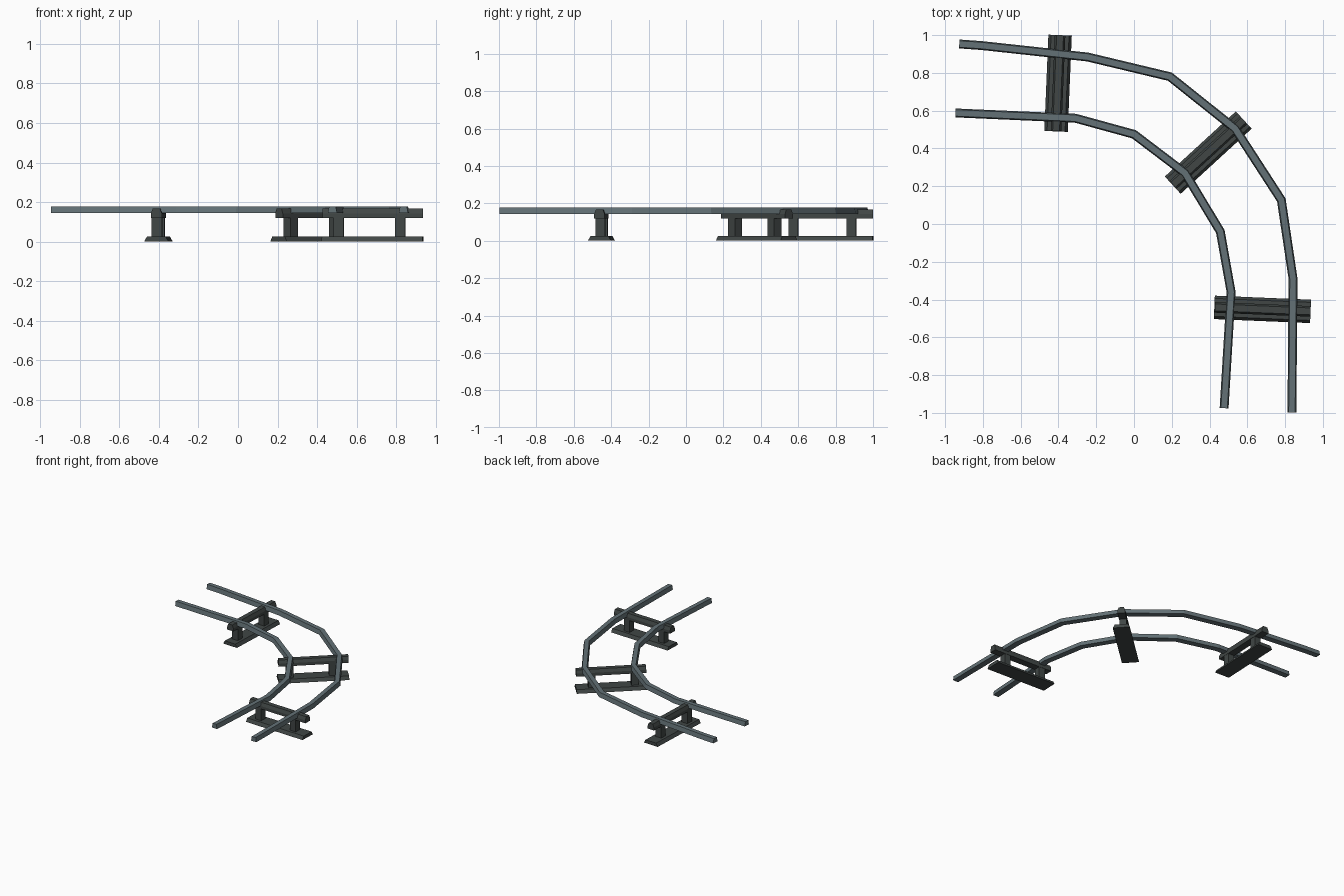
import bpy, math
from mathutils import Vector

if "Cube" in bpy.data.objects:
    bpy.data.objects.remove(bpy.data.objects["Cube"])


def material(name, color):
    m = bpy.data.materials.new(name)
    m.diffuse_color = (*color, 1)
    m.use_nodes = True
    m.node_tree.nodes["Principled BSDF"].inputs["Base Color"].default_value = m.diffuse_color
    return m


STEEL = material("blue grey steel", (0.125, 0.165, 0.18))
DARK = material("dark grey", (0.052, 0.062, 0.060))


def sweep(name, path, profile, mat):
    """Sweep a closed (side, z) profile along a flat path with mitred corners."""
    pts = [Vector(p) for p in path]
    n, k = len(pts), len(profile)
    verts = []
    for i, p in enumerate(pts):
        a = (pts[i] - pts[i - 1]).normalized() if i else None
        b = (pts[i + 1] - pts[i]).normalized() if i < n - 1 else None
        a, b = a or b, b or a
        t = (a + b).normalized()
        side = Vector((t.y, -t.x)) / t.dot(a)
        verts += [(p.x + side.x * s, p.y + side.y * s, z) for s, z in profile]
    faces = [(i * k + j, i * k + (j + 1) % k, (i + 1) * k + (j + 1) % k, (i + 1) * k + j)
             for i in range(n - 1) for j in range(k)]
    faces += [tuple(reversed(range(k))), tuple(range((n - 1) * k, n * k))]
    me = bpy.data.meshes.new(name)
    me.from_pydata(verts, [], [f[::-1] for f in faces])
    me.materials.append(mat)
    ob = bpy.data.objects.new(name, me)
    bpy.context.collection.objects.link(ob)
    return ob


def trapezoid(bottom, top, z0, z1):
    return [(-bottom / 2, z0), (bottom / 2, z0), (top / 2, z1), (-top / 2, z1)]


# Rails
rail = trapezoid(0.047, 0.034, 0.144, 0.179)
sweep("outer_rail", [(-0.925, 0.953), (-0.81, 0.945), (-0.245, 0.884), (0.19, 0.78),
                     (0.535, 0.505), (0.78, 0.127), (0.842, -0.29), (0.836, -0.997)], rail, STEEL)
sweep("inner_rail", [(-0.945, 0.588), (-0.31, 0.56), (0.0, 0.475), (0.27, 0.27),
                     (0.457, -0.04), (0.514, -0.36), (0.477, -0.975)], rail, STEEL)

# Supports: base plate, two posts, cross beam
base = trapezoid(0.124, 0.095, 0.0, 0.026)
post = trapezoid(0.052, 0.052, 0.02, 0.13)
beam = [(-0.028, 0.12), (0.028, 0.12), (0.028, 0.143), (0.018, 0.168), (-0.018, 0.168), (-0.028, 0.143)]
for tag, cx, cy, deg in (("left", -0.402, 0.745, 87.6), ("middle", 0.393, 0.378, 42.5),
                         ("right", 0.68, -0.452, -2.4)):
    c = Vector((cx, cy))
    d = Vector((math.cos(math.radians(deg)), math.sin(math.radians(deg))))

    def bar(part, lo, hi, profile):
        sweep(f"{tag}_{part}", [c + d * lo, c + d * hi], profile, DARK)

    bar("base_plate", -0.255, 0.255, base)
    bar("inner_post", -0.197, -0.145, post)
    bar("outer_post", 0.114, 0.166, post)
    bar("cross_beam", -0.252, 0.255, beam)

# Make all face directions point outward
import bmesh
for ob in bpy.context.collection.objects:
    bm = bmesh.new()
    bm.from_mesh(ob.data)
    bmesh.ops.recalc_face_normals(bm, faces=bm.faces)
    bm.to_mesh(ob.data)
    bm.free()
